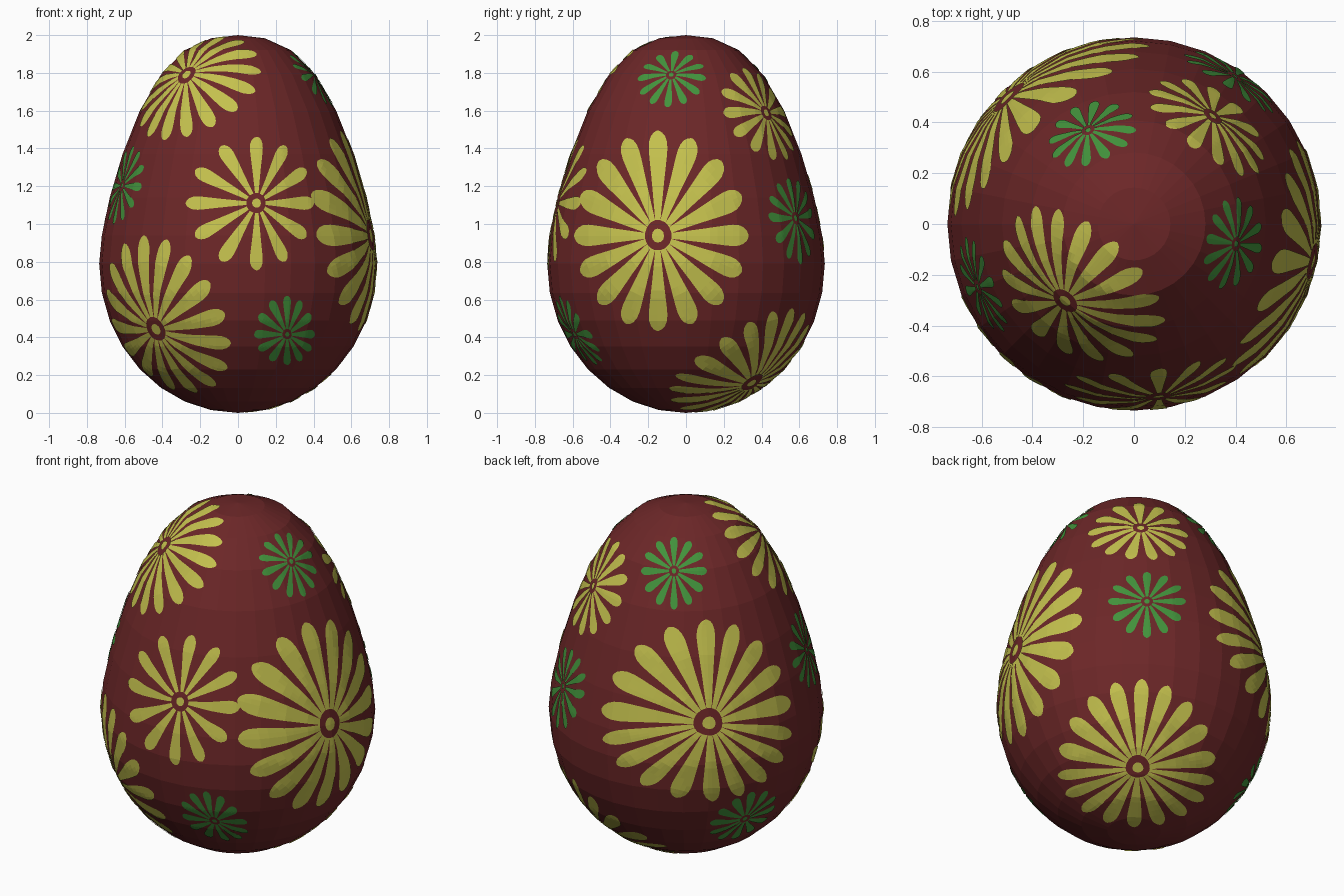
import bpy, bmesh, math
from mathutils import Vector
from mathutils.bvhtree import BVHTree

if "Cube" in bpy.data.objects:
    bpy.data.objects.remove(bpy.data.objects["Cube"])


def material(name, rgb):
    m = bpy.data.materials.new(name)
    m.diffuse_color = (*rgb, 1)
    m.use_nodes = True
    m.node_tree.nodes["Principled BSDF"].inputs["Base Color"].default_value = m.diffuse_color
    return m


RED = material("dark red", (0.15, 0.02, 0.021))
YELLOW = material("yellow", (0.55, 0.53, 0.075))
GREEN = material("green", (0.055, 0.29, 0.045))


def add_object(name, bm, mat):
    me = bpy.data.meshes.new(name)
    bm.to_mesh(me)
    ob = bpy.data.objects.new(name, me)
    bpy.context.collection.objects.link(ob)
    me.materials.append(mat)
    return ob


# Egg shell: 32 x 16 faceted sphere whose rings are moved to egg heights
RADIUS = 0.735
RING_Z = [2, 1.983, 1.92, 1.79, 1.6, 1.37, 1.14, 0.94, 0.79,
          0.636, 0.488, 0.351, 0.231, 0.133, 0.06, 0.015, 0]
egg = bmesh.new()
bmesh.ops.create_uvsphere(egg, u_segments=32, v_segments=16, radius=RADIUS)
for v in egg.verts:
    polar = math.acos(max(-1, min(1, v.co.z / RADIUS)))
    v.co.z = RING_Z[round(polar / math.pi * 16)]
egg.normal_update()
add_object("egg_shell", egg, RED)
tree = BVHTree.FromBMesh(egg)

# Half-width of a petal along its length (club shape with a round tip)
PETAL = [(0, .28), (.1, .36), (.2, .45), (.3, .54), (.4, .63), (.5, .73), (.6, .83),
         (.7, .93), (.8, 1), (.88, .95), (.94, .75), (.98, .45), (1, .1)]
INNER, COLS, LIFT = 0.15, 4, 0.004


def flower(name, mat, az, el, u0, v0, reach, n, fill, start=90):
    """Thin painted flower, projected on the egg along direction az/el.
    reach = left, right, up, down size as seen along that direction."""
    a, e = math.radians(az), math.radians(el)
    out = Vector((math.sin(a), -math.cos(a), 0))
    right = Vector((math.cos(a), math.sin(a), 0))
    up = Vector((0, 0, math.cos(e))) - out * math.sin(e)
    view = out * math.cos(e) + Vector((0, 0, math.sin(e)))
    left_r, right_r, up_r, down_r = reach
    bm = bmesh.new()

    def put(x, y):
        x *= right_r if x > 0 else left_r
        y *= up_r if y > 0 else down_r
        p = Vector((0, 0, 1)) + right * (u0 + x) + up * (v0 + y)
        hit, nor, _, _ = tree.ray_cast(p + view * 4, -view)
        if hit is None:
            hit, nor, _, _ = tree.find_nearest(p)
        return bm.verts.new(hit + nor * LIFT)

    # petals
    half = fill * 0.8 * math.pi / n
    for k in range(n):
        t = math.radians(start) + 2 * math.pi * k / n
        c, s = math.cos(t), math.sin(t)
        rows = []
        for along, w in PETAL:
            r = INNER + (1 - INNER) * along
            side = [half * w * (2 * j / COLS - 1) for j in range(COLS + 1)]
            rows.append([put(r * c - q * s, r * s + q * c) for q in side])
        for r0, r1 in zip(rows, rows[1:]):
            for j in range(COLS):
                bm.faces.new((r0[j], r1[j], r1[j + 1], r0[j + 1]))
    # centre dot
    mid = put(0, 0)
    rim = [put(0.07 * math.cos(i * math.pi / 6), 0.07 * math.sin(i * math.pi / 6))
           for i in range(12)]
    for i in range(12):
        bm.faces.new((mid, rim[i], rim[(i + 1) % 12]))
    add_object(name, bm, mat)
    bm.free()


# Yellow flowers
flower("front_flower", YELLOW, 0, 0, .10, .11, (.375, .30, .35, .355), 12, .48)
flower("right_flower", YELLOW, 90, 0, -.149, -.064, (.44, .478, .557, .50), 16, .68)
flower("upper_left_flower", YELLOW, -42, 36, 0, .402, (.36, .37, .34, .385), 16, .62)
flower("lower_left_flower", YELLOW, -41, -26, -.003, -.214, (.42, .40, .475, .43), 16, .62, 94)
flower("back_left_flower", YELLOW, 215, 25, .127, -.276, (.583, .44, .557, .414), 18, .66, 92)
flower("lower_back_flower", YELLOW, 140, -30, .021, -.515, (.43, .415, .477, .313), 18, .66, 87)
flower("upper_back_flower", YELLOW, 144, 27, 0, .285, (.28, .26, .28, .27), 13, .6)

# Small green flowers
flower("front_small_flower", GREEN, 0, 0, .26, -.584, (.175, .145, .205, .16), 12, .6)
flower("left_small_flower", GREEN, -68, 17, 0, 0, (.2, .2, .22, .21), 12, .52)
flower("top_right_small_flower", GREEN, 79, 36, 0, .399, (.185, .18, .17, .2), 12, .52)
flower("top_back_small_flower", GREEN, 215, 25, -.064, .541, (.175, .175, .18, .207), 12, .55)
flower("back_right_small_flower", GREEN, 140, -30, .069, .377, (.207, .207, .155, .196), 12, .52)
flower("back_left_small_flower", GREEN, 245, -25, 0, -.286, (.2, .2, .2, .2), 12, .6)
egg.free()
